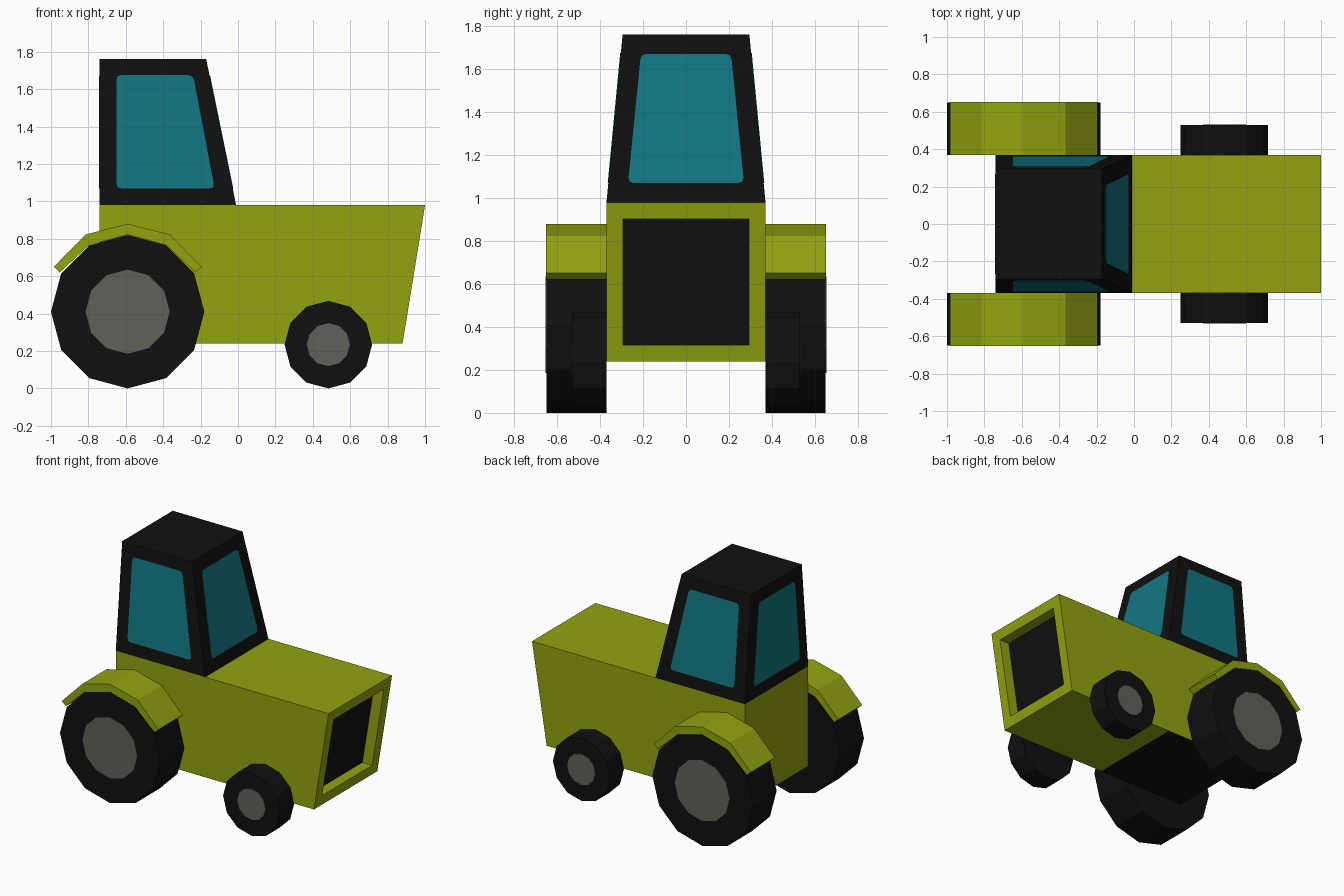
import bpy, bmesh, math
from mathutils import Vector

if "Cube" in bpy.data.objects:
    bpy.data.objects.remove(bpy.data.objects["Cube"])


def material(name, rgb):
    m = bpy.data.materials.new(name)
    m.diffuse_color = (*rgb, 1)
    m.use_nodes = True
    m.node_tree.nodes["Principled BSDF"].inputs["Base Color"].default_value = m.diffuse_color
    return m


GREEN = material("olive green", (0.29, 0.37, 0.005))
BLACK = material("black", (0.005, 0.005, 0.005))
GLASS = material("teal glass", (0.006, 0.18, 0.22))
GREY = material("hub grey", (0.12, 0.12, 0.10))


def finish(bm, name, *mats):
    bmesh.ops.recalc_face_normals(bm, faces=bm.faces)
    me = bpy.data.meshes.new(name)
    bm.to_mesh(me)
    bm.free()
    for m in mats:
        me.materials.append(m)
    ob = bpy.data.objects.new(name, me)
    bpy.context.collection.objects.link(ob)
    return ob


def loft(a, b):
    """Closed solid between two matching loops of points."""
    bm = bmesh.new()
    va = [bm.verts.new(p) for p in a]
    vb = [bm.verts.new(p) for p in b]
    n = len(va)
    bm.faces.new(va)
    bm.faces.new(vb[::-1])
    for i in range(n):
        j = (i + 1) % n
        bm.faces.new((va[i], vb[i], vb[j], va[j]))
    bmesh.ops.recalc_face_normals(bm, faces=bm.faces)
    return bm


def prism(profile, y0, y1):
    return loft([(x, y0, z) for x, z in profile], [(x, y1, z) for x, z in profile])


def circle(cx, cz, r, n=12):
    return [(cx + r * math.cos(math.tau * i / n), cz + r * math.sin(math.tau * i / n))
            for i in range(n)]


# Body with sloped nose; underside below the cab is black
W = 0.37
bm = prism([(-0.74, 0.24), (-0.01, 0.24), (0.88, 0.24), (1.0, 0.98), (-0.74, 0.98)], -W, W)
for f in bm.faces:
    if f.normal.z < -0.9 and f.calc_center_median().x < 0:
        f.material_index = 1
# Recessed grille in the nose
nose = max(bm.faces, key=lambda f: f.normal.x)
bmesh.ops.inset_region(bm, faces=[nose], thickness=0.11)
grille = bmesh.ops.extrude_discrete_faces(bm, faces=[nose])["faces"][0]
bmesh.ops.translate(bm, verts=grille.verts, vec=(-0.08, 0, 0))
grille.material_index = 1
finish(bm, "body", GREEN, BLACK)

# Tapered cab
Z0, Z1, TOP_W = 0.98, 1.76, 0.295


def rect(x0, x1, w, z):
    return [(x0, -w, z), (x1, -w, z), (x1, w, z), (x0, w, z)]


finish(loft(rect(-0.74, -0.01, W, Z0), rect(-0.74, -0.17, TOP_W, Z1)), "cab", BLACK)


# Windows: thin plates with rounded corners lying on the cab faces
def rounded(pts, r=0.025):
    out = []
    pts = [Vector(p) for p in pts]
    for i, p in enumerate(pts):
        a = p + (pts[i - 1] - p).normalized() * r
        b = p + (pts[(i + 1) % len(pts)] - p).normalized() * r
        out += [a, (a + b + 2 * p) / 4, b]
    return out


def window(name, pts, place):
    pts = rounded(pts)
    finish(loft([place(u, z, -0.003) for u, z in pts],
                [place(u, z, 0.003) for u, z in pts]), name, GLASS)


def taper(z):
    return (z - Z0) / (Z1 - Z0)


side_pts = [(-0.65, 1.07), (-0.125, 1.07), (-0.24, 1.675), (-0.65, 1.675)]
end_pts = [(-0.27, 1.07), (0.27, 1.07), (0.21, 1.67), (-0.21, 1.67)]
for s, side in ((-1, "front"), (1, "back")):
    window(f"{side}_side_window", side_pts,
           lambda u, z, d: (u, s * (W - (W - TOP_W) * taper(z) + d), z))
window("windshield", end_pts, lambda u, z, d: (-0.01 - 0.16 * taper(z) + d, u, z))
window("rear_window", end_pts, lambda u, z, d: (-0.74 - d, u, z))

# Wheels, hubs and fenders on both sides
fender = [(-0.985, 0.65), (-0.815, 0.823), (-0.59, 0.88), (-0.365, 0.823), (-0.195, 0.65)]
fender += circle(-0.59, 0.41, 0.412)[1:6]
fender[5], fender[9] = (-0.228, 0.62), (-0.952, 0.62)
for s, side in ((-1, "front"), (1, "back")):
    for name, cx, r, hub, y in (("large_wheel", -0.59, 0.41, 0.225, 0.65),
                                ("small_wheel", 0.483, 0.234, 0.115, 0.53)):
        finish(prism(circle(cx, r, r), s * W, s * y), f"{side}_{name}", BLACK)
        finish(prism(circle(cx, r, hub), s * (y - 0.004), s * (y + 0.003)),
               f"{side}_{name}_hub", GREY)
    finish(prism(fender, s * W, s * 0.651), f"{side}_fender", GREEN)
